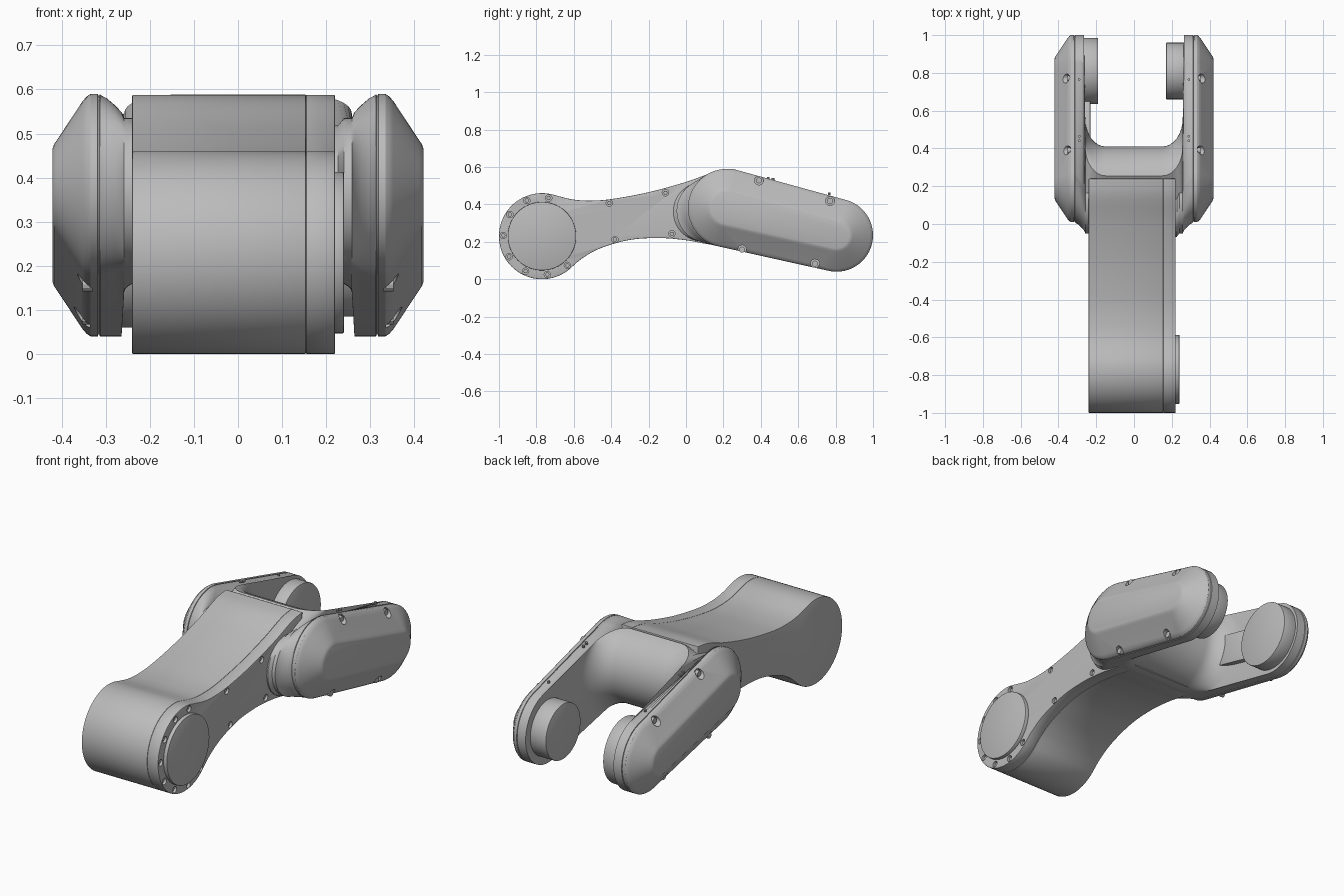
import bpy, bmesh
from math import radians, sin, cos, pi, atan2, asin
from mathutils import Matrix, Vector

cube = bpy.data.objects.get("Cube")
if cube:
    bpy.data.objects.remove(cube)

grey = bpy.data.materials.new("machined_grey")
grey.use_nodes = True
grey.diffuse_color = (0.5, 0.5, 0.5, 1)
grey.node_tree.nodes["Principled BSDF"].inputs["Base Color"].default_value = (0.5, 0.5, 0.5, 1)


def make_object(name, bm):
    bmesh.ops.remove_doubles(bm, verts=bm.verts, dist=1e-5)
    bmesh.ops.recalc_face_normals(bm, faces=bm.faces)
    mesh = bpy.data.meshes.new(name)
    bm.to_mesh(mesh)
    bm.free()
    mesh.materials.append(grey)
    ob = bpy.data.objects.new(name, mesh)
    bpy.context.collection.objects.link(ob)
    return ob


def apply_all(ob):
    bpy.ops.object.select_all(action="DESELECT")
    bpy.context.view_layer.objects.active = ob
    ob.select_set(True)
    for mod in list(ob.modifiers):
        bpy.ops.object.modifier_apply(modifier=mod.name)
    bpy.ops.object.shade_smooth_by_angle(angle=radians(32))


def bevel(ob, width, angle=50):
    mod = ob.modifiers.new("edge", "BEVEL")
    mod.width, mod.segments = width, 2
    mod.limit_method, mod.angle_limit = "ANGLE", radians(angle)


def loft(name, sections):
    """Skin a list of (x, [(y, z), ...]) rings and cap both ends."""
    bm = bmesh.new()
    rings = [[bm.verts.new((x, y, z)) for y, z in pts] for x, pts in sections]
    count = len(rings[0])
    for a, b in zip(rings, rings[1:]):
        for i in range(count):
            j = (i + 1) % count
            bm.faces.new((a[i], a[j], b[j], b[i]))
    bm.faces.new(rings[0])
    bm.faces.new(rings[-1])
    return make_object(name, bm)


def discs(name, items, segments=48):
    """Cylinders along x from (x0, x1, y, z, radius)."""
    bm = bmesh.new()
    for x0, x1, y, z, r in items:
        place = Matrix.Translation(((x0 + x1) / 2, y, z)) @ Matrix.Rotation(pi / 2, 4, "Y")
        bmesh.ops.create_cone(bm, cap_ends=True, segments=segments, radius1=r, radius2=r,
                              depth=abs(x1 - x0), matrix=place)
    return make_object(name, bm)


def cut(ob, items):
    cutter = discs("hole_cutter", items, 20)
    cutter.hide_render = True
    mod = ob.modifiers.new("holes", "BOOLEAN")
    mod.operation, mod.solver, mod.object = "DIFFERENCE", "EXACT", cutter
    apply_all(ob)
    bpy.data.objects.remove(cutter)


def spline(points, steps=6):
    """Catmull-Rom curve through the points."""
    p = [Vector(q) for q in points]
    p = [2 * p[0] - p[1]] + p + [2 * p[-1] - p[-2]]
    out = []
    for a, b, c, d in zip(p, p[1:], p[2:], p[3:]):
        for k in range(steps):
            t = k / steps
            out.append(0.5 * (2 * b + (c - a) * t + (2 * a - 5 * b + 4 * c - d) * t * t
                              + (3 * b - a - 3 * c + d) * t ** 3))
    return [tuple(v) for v in out + [p[-2]]]


# Arm: round hub flowing into a waisted beam, split by a cover seam
HUB = (-0.77, 0.23)


def on_hub(degrees, r):
    return HUB[0] + r * cos(radians(degrees)), HUB[1] + r * sin(radians(degrees))


hub_arc = [on_hub(72 + k * 236 / 48, 0.23) for k in range(49)]
lower = spline([hub_arc[-1], (-0.55, 0.115), (-0.45, 0.168), (-0.3, 0.21), (-0.14, 0.22),
                (0, 0.208), (0.1, 0.19), (0.22, 0.172)])
upper = spline([(0.24, 0.588), (0.15, 0.573), (0, 0.52), (-0.2, 0.465), (-0.4, 0.428),
                (-0.52, 0.42), (-0.61, 0.427), hub_arc[0]])
arm_profile = hub_arc + lower[1:] + upper[:-1]
arm = loft("arm_beam", [(-0.24, arm_profile), (0.154, arm_profile)])
cover = loft("arm_cover", [(0.154, arm_profile), (0.22, arm_profile)])
for part in (arm, cover):
    bevel(part, 0.003)
    apply_all(part)

bolt_spots = [on_hub(80 + 33 * k, 0.207) for k in range(8)]
bolt_spots += [(-0.41, 0.407), (-0.38, 0.212), (-0.075, 0.243), (-0.11, 0.462)]
cut(cover, [(0.195, 0.25, y, z, 0.017) for y, z in bolt_spots])
discs("arm_bolts", [(0.19, 0.21, y, z, 0.012) for y, z in bolt_spots], 6)
hub_cap = discs("hub_cap", [(0.21, 0.24, *HUB, 0.183)], 64)
bevel(hub_cap, 0.003)
apply_all(hub_cap)

# Fork: one tapering capsule section swept across x, short at the bridge, long at the cheeks
FRONT, TIP = Vector((0.22, 0.38)), Vector((0.805, 0.235))
R_FRONT, R_TIP = 0.21, 0.195
axis = TIP - FRONT
tilt = atan2(axis.y, axis.x)
taper = asin((R_FRONT - R_TIP) / axis.length)


def capsule(reach, pull=0.0, inset=0.0, n=28):
    """reach: position of the back end along the axis; pull: forward flare into the arm."""
    back, front = FRONT + axis * reach, FRONT - Vector((pull, 0.15 * pull))
    r_back = R_FRONT + (R_TIP - R_FRONT) * reach - inset
    r_front = R_FRONT - 0.4 * pull - inset
    half = pi / 2 - taper
    pts = []
    for centre, r, start, span in ((back, r_back, tilt - half, 2 * half),
                                   (front, r_front, tilt + half, 2 * pi - 2 * half)):
        for k in range(n + 1):
            a = start + span * k / n
            pts.append((centre.x + r * cos(a), centre.y + r * sin(a)))
    return pts


half_sections = []
for k in range(9):  # rounded inner corner of the slot
    a = k / 8 * pi / 2
    x = 0.15 + 0.108 * sin(a)
    y_back = 0.41 + 0.15 * (1 - cos(a))
    half_sections.append((x, capsule((y_back - 0.43) / 0.57, 0.13 if x < 0.23 else 0.1)))
for x, pull in ((0.264, 0.075), (0.28, 0.045), (0.296, 0.02), (0.31, 0.006)):
    half_sections.append((x, capsule(1, pull)))
for x, inset in ((0.313, 0), (0.314, 0.004), (0.317, 0.004), (0.318, 0), (0.334, 0),
                 (0.343, 0.006), (0.352, 0.016), (0.41, 0.104), (0.417, 0.114), (0.421, 0.125)):
    half_sections.append((x, capsule(1, 0, inset)))
mirrored = [(-x, pts) for x, pts in reversed(half_sections)]
fork = loft("fork", mirrored + half_sections)

# Screw pockets around both cheek covers
screw_spots = [(0.39, 0.528), (0.77, 0.418), (0.30, 0.158), (0.69, 0.083)]
cut(fork, [(s * 0.335, s * 0.45, y, z, 0.024) for s in (-1, 1) for y, z in screw_spots])
discs("cheek_screws", [(s * 0.33, s * 0.352, y, z, 0.016)
                       for s in (-1, 1) for y, z in screw_spots], 12)

# Pin holes beside the cheek seams
for s, side in ((1, "left"), (-1, "right")):
    bm = bmesh.new()
    for y in (0.44, 0.465, 0.765):
        z = 0.59 - 0.262 * (y - 0.27)
        bmesh.ops.create_cone(bm, cap_ends=True, segments=10, radius1=0.007, radius2=0.007,
                              depth=0.012, matrix=Matrix.Translation((s * 0.29, y, z - 0.004)))
    make_object(side + "_seam_pins", bm)

# Facing pivot bosses inside the cheeks
for name, x0, x1, r in (("right_pivot", -0.19, -0.28, 0.175), ("left_pivot", 0.17, 0.28, 0.15)):
    boss = discs(name, [(x0, x1, 0.81, 0.235, r)], 64)
    bevel(boss, 0.004)
    apply_all(boss)

# Cable cover between the bridge and the right pivot
bm = bmesh.new()
bmesh.ops.create_cube(bm, size=1, matrix=Matrix.Translation((-0.25, 0.51, 0.3))
                      @ Matrix.Rotation(tilt, 4, "X") @ Matrix.Diagonal((0.04, 0.25, 0.17, 1)))
cable = make_object("cable_cover", bm)
bevel(cable, 0.006)
apply_all(cable)
